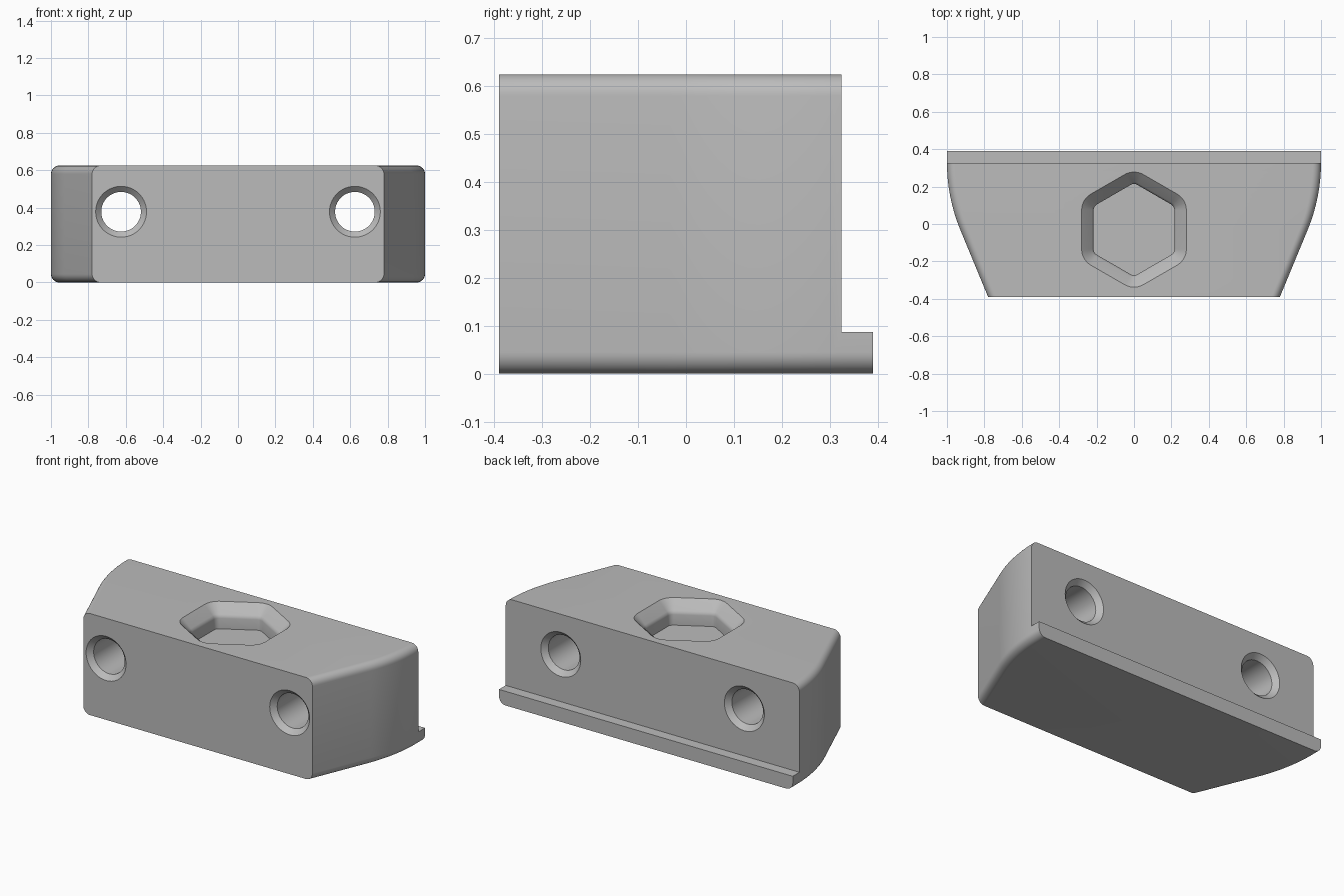
import bpy, bmesh
from math import sin, cos, tan, pi, radians
from mathutils import Vector

if "Cube" in bpy.data.objects:
    bpy.data.objects.remove(bpy.data.objects["Cube"], do_unlink=True)

HEIGHT, BACK, FRONT = 0.625, 0.39, -0.39
STEP_Y, STEP_Z = 0.325, 0.087

grey = bpy.data.materials.new("plain grey")
grey.use_nodes = True
grey.diffuse_color = (0.5, 0.5, 0.5, 1)
grey.node_tree.nodes["Principled BSDF"].inputs["Base Color"].default_value = (0.5, 0.5, 0.5, 1)


def loft(name, rings):
    """Closed solid skinned through rings of equal point count."""
    bm = bmesh.new()
    loops = [[bm.verts.new(p) for p in ring] for ring in rings]
    n = len(loops[0])
    for a, b in zip(loops, loops[1:]):
        for i in range(n):
            j = (i + 1) % n
            bm.faces.new((a[i], a[j], b[j], b[i]))
    bm.faces.new(loops[0])
    bm.faces.new(loops[-1])
    bmesh.ops.recalc_face_normals(bm, faces=bm.faces)
    mesh = bpy.data.meshes.new(name)
    bm.to_mesh(mesh)
    bm.free()
    mesh.materials.append(grey)
    obj = bpy.data.objects.new(name, mesh)
    bpy.context.collection.objects.link(obj)
    return obj


def rounded_section(half_width, y, r=0.045, steps=8):
    """Upright rectangle across the block with rounded corners."""
    corners = [(1, 1), (-1, 1), (-1, -1), (1, -1)]
    ring = []
    for k, (sx, sz) in enumerate(corners):
        cx = sx * (half_width - r)
        cz = HEIGHT / 2 + sz * (HEIGHT / 2 - r)
        for i in range(steps + 1):
            a = pi / 2 * (k + i / steps)
            ring.append(Vector((cx + r * cos(a), y, cz + r * sin(a))))
    return ring


def circle(x, y, z, r, n=64):
    return [Vector((x + r * cos(2 * pi * i / n), y, z + r * sin(2 * pi * i / n)))
            for i in range(n)]


def rounded_hexagon(apothem, r, z, y=-0.03, steps=8):
    """Hexagon with points towards front and back and rounded corners."""
    reach = (apothem - r) / cos(pi / 6)
    ring = []
    for k in range(6):
        mid = pi / 2 + k * pi / 3
        for i in range(steps + 1):
            a = mid + pi / 3 * (i / steps - 0.5)
            ring.append(Vector((reach * cos(mid) + r * cos(a),
                                y + reach * sin(mid) + r * sin(a), z)))
    return ring


def cut(target, cutter):
    cutter.hide_render = True
    mod = target.modifiers.new("cut", "BOOLEAN")
    mod.operation = "DIFFERENCE"
    mod.solver = "EXACT"
    mod.object = cutter
    bpy.context.view_layer.objects.active = target
    bpy.ops.object.modifier_apply(modifier=mod.name)
    bpy.data.objects.remove(cutter, do_unlink=True)


# Block: straight tapered flanks that curve into parallel ends at the back
taper, radius, arc_end = radians(22.5), 0.95, 0.33
sections = [(0.78, FRONT)]
for i in range(17):
    a = taper * (1 - i / 16)
    sections.append((1 - radius * (1 - cos(a)), arc_end - radius * sin(a)))
sections.append((1.0, BACK))
block = loft("mounting_block", [rounded_section(w, y) for w, y in sections])

# Rear step leaving a thin lip at the bottom
lo, hi = STEP_Z, HEIGHT + 0.2
step = [[Vector((x, STEP_Y, lo)), Vector((x, 0.6, lo)), Vector((x, 0.6, hi)),
         Vector((x, STEP_Y, hi))] for x in (-1.2, 1.2)]
cut(block, loft("step_cutter", step))

# Through holes, countersunk at both ends
bore, sink = 0.106, 0.03
for side in (-1, 1):
    profile = [(FRONT - 0.02, bore + sink + 0.02), (FRONT + sink, bore),
               (STEP_Y - sink, bore), (STEP_Y + 0.02, bore + sink + 0.02)]
    cut(block, loft("hole_cutter", [circle(side * 0.625, y, 0.378, r) for y, r in profile]))

# Hexagonal pocket with a wide chamfer and a softened inner rim
pocket = [(0.30, 0.12, HEIGHT + 0.02), (0.28, 0.10, HEIGHT),
          (0.226, 0.046, HEIGHT - 0.054), (0.219, 0.039, HEIGHT - 0.063),
          (0.216, 0.036, HEIGHT - 0.075), (0.216, 0.036, 0.485)]
del pocket[1]
cut(block, loft("pocket_cutter", [rounded_hexagon(*p) for p in pocket]))

# Smooth curves, crisp edges
bpy.ops.object.select_all(action="DESELECT")
block.select_set(True)
bpy.context.view_layer.objects.active = block
bpy.ops.object.shade_smooth_by_angle(angle=radians(30))
